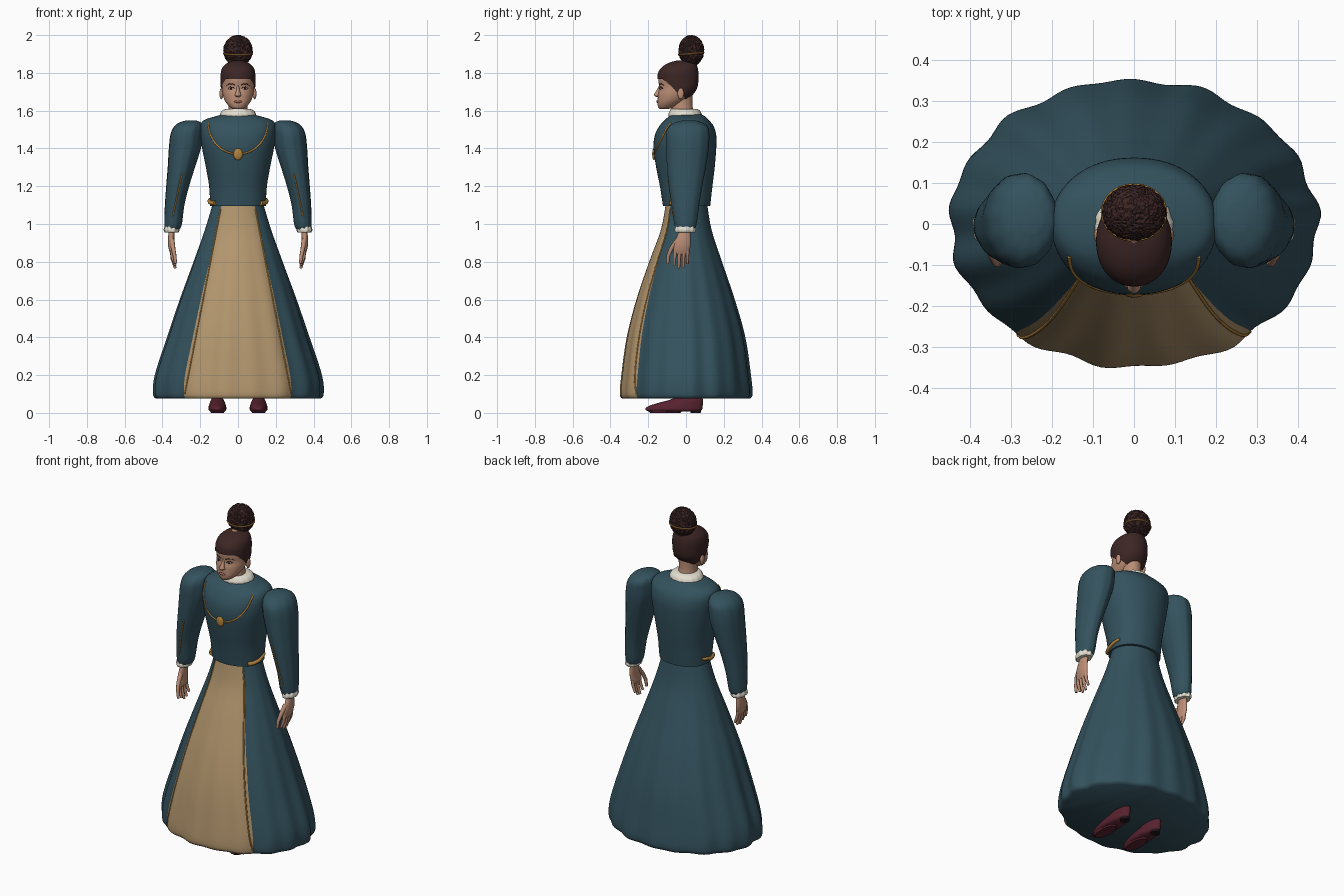
import bpy, bmesh, math, random
from mathutils import Vector
from mathutils.bvhtree import BVHTree

random.seed(4)
if "Cube" in bpy.data.objects:
    bpy.data.objects.remove(bpy.data.objects["Cube"])


def material(name, r, g, b):
    m = bpy.data.materials.new(name)
    m.use_nodes = True
    m.diffuse_color = (r, g, b, 1)
    m.node_tree.nodes["Principled BSDF"].inputs["Base Color"].default_value = (r, g, b, 1)
    return m


teal = material("teal cloth", .034, .085, .112)
tan = material("tan cloth", .45, .305, .155)
skin = material("skin", .50, .27, .18)
brown = material("dark brown hair", .045, .019, .018)
gold = material("gold", .46, .23, .045)
white = material("white linen", .78, .74, .64)
wine = material("wine leather", .095, .016, .028)
black = material("dark heel", .015, .008, .01)
lip = material("lip", .36, .13, .10)


def finish(name, bm, mats, mirror=False, smooth=50):
    bmesh.ops.recalc_face_normals(bm, faces=bm.faces)
    me = bpy.data.meshes.new(name)
    bm.to_mesh(me)
    bm.free()
    ob = bpy.data.objects.new(name, me)
    bpy.context.collection.objects.link(ob)
    for m in mats:
        me.materials.append(m)
    if mirror:
        ob.modifiers.new("Mirror", 'MIRROR').use_mirror_merge = False
    if smooth:
        bpy.ops.object.select_all(action='DESELECT')
        ob.select_set(True)
        bpy.context.view_layer.objects.active = ob
        bpy.ops.object.shade_smooth_by_angle(angle=math.radians(smooth))
    return ob


def spline(rows, steps):
    """Smooth curve through rows of any width."""
    out = []
    for i in range(len(rows) - 1):
        a, b, c, d = (rows[max(0, min(len(rows) - 1, i + k))] for k in (-1, 0, 1, 2))
        for s in range(steps):
            t = s / steps
            out.append([q + .5 * t * (r - p + t * (2*p - 5*q + 4*r - w + t * (3*(q - r) + w - p)))
                        for p, q, r, w in zip(a, b, c, d)])
    return out + [list(rows[-1])]


def loft(name, rows, mats, n=40, steps=4, power=1.0, fold=None, rule=None, keep=None,
         mirror=False, grow=0):
    """Stack oval rings given as (z, x min, x max, y front, y back)."""
    bm = bmesh.new()
    rings = []
    for z, x0, x1, y0, y1 in spline(rows, steps):
        ring = []
        for k in range(n):
            a = math.tau * k / n
            f = 1 + (fold(a, z) if fold else 0)
            c, s = math.cos(a), math.sin(a)
            c, s = (math.copysign(abs(v) ** power, v) for v in (c, s))
            ring.append(bm.verts.new(((x0 + x1) / 2 + ((x1 - x0) / 2 + grow) * c * f,
                                      (y0 + y1) / 2 + ((y1 - y0) / 2 + grow) * s * f, z)))
        rings.append(ring)
    for lo, hi in zip(rings, rings[1:]):
        for k in range(n):
            f = bm.faces.new((lo[k], lo[(k + 1) % n], hi[(k + 1) % n], hi[k]))
            if rule:
                f.material_index = rule((k + .5) / n * 360)
    bm.faces.new(rings[0])
    bm.faces.new(rings[-1])
    if keep:
        drop = [f for f in bm.faces if not keep(f.calc_center_median())]
        bmesh.ops.delete(bm, geom=drop, context='FACES')
    return finish(name, bm, mats, mirror)


def sym(*rows):
    return [(z, -x, x, y0, y1) for z, x, y0, y1 in rows]


def tube(name, points, mat, radius, taper=1.0, mirror=False, cyclic=False):
    cu = bpy.data.curves.new(name, 'CURVE')
    cu.dimensions, cu.bevel_depth, cu.bevel_resolution, cu.use_fill_caps = '3D', radius, 2, True
    sp = cu.splines.new('POLY')
    sp.use_cyclic_u = cyclic
    sp.points.add(len(points) - 1)
    for i, (p, co) in enumerate(zip(sp.points, points)):
        p.co = (*co, 1)
        p.radius = 1 + (taper - 1) * i / (len(points) - 1)
    tmp = bpy.data.objects.new(name + " path", cu)
    bm = bmesh.new()
    bm.from_mesh(bpy.data.meshes.new_from_object(tmp))
    bpy.data.objects.remove(tmp)
    for f in bm.faces:
        f.material_index = 0
    return finish(name, bm, [mat], mirror)


def ball(name, loc, size, mat, mirror=False, rough=0, detail=3):
    bm = bmesh.new()
    bmesh.ops.create_icosphere(bm, subdivisions=detail, radius=1)
    for v in bm.verts:
        v.co = v.co * (1 + random.uniform(-rough, rough)) * Vector(size) + Vector(loc)
    return finish(name, bm, [mat], mirror, smooth=0 if rough else 50)


def on_front(ob, points, lift=0.0):
    """Drop (x, z) points from the front onto a surface."""
    tree = BVHTree.FromPolygons([v.co for v in ob.data.vertices],
                                [p.vertices for p in ob.data.polygons])
    hits = [tree.ray_cast(Vector((x, -2, z)), Vector((0, 1, 0)))[0] for x, z in points]
    return [h - Vector((0, lift, 0)) for h in hits if h]


# Skirt with soft folds and a tan front panel
def folds(a, z):
    return (.013 * math.sin(17 * a) + .009 * math.sin(11 * a + 1)) * min(1, (1.12 - z) * 1.3)


skirt = loft("skirt", sym((.075, .43, -.335, .335), (.1, .446, -.348, .35), (.2, .437, -.34, .341),
                          (.4, .373, -.312, .312), (.6, .307, -.262, .257), (.8, .235, -.195, .19),
                          (.97, .175, -.133, .135), (1.12, .13, -.105, .11)),
             [teal, tan], n=144, steps=5, fold=folds, rule=lambda d: int(231 < d < 309))
for side, label in ((-1, "right"), (1, "left")):
    edge = [(side * (.282 - .19 * t), .1 + .98 * t) for t in (i / 24 for i in range(25))]
    tube(label + "_skirt_piping", on_front(skirt, edge), gold, .004)

# Bodice, collar and neck
bodice = loft("bodice", sym((1.095, .147, -.122, .128), (1.2, .153, -.138, .14),
                            (1.3, .17, -.158, .152), (1.4, .19, -.172, .16), (1.47, .2, -.165, .16),
                            (1.52, .2, -.14, .145), (1.55, .18, -.112, .12),
                            (1.57, .12, -.09, .1), (1.58, .08, -.07, .08)), [teal], n=64, power=.92)
loft("collar", sym((1.565, .09, -.088, .08), (1.58, .095, -.093, .083), (1.6, .083, -.085, .073),
                   (1.61, .062, -.08, .055)), [white], n=48,
     fold=lambda a, z: .02 * math.sin(16 * a))
loft("neck", sym((1.57, .057, -.075, .05), (1.62, .05, -.078, .035), (1.69, .05, -.07, .035)), [skin])

# Necklace, pendant and waist clasps
chain = [(.157 * math.cos(a), 1.535 + .165 * math.sin(a))
         for a in (math.pi * (1 + i / 30) for i in range(31))]
tube("necklace", on_front(bodice, chain), gold, .005)
ball("pendant", on_front(bodice, [(0, 1.37)])[0], (.024, .01, .032), gold)
tube("waist_clasps", [(.152 * math.cos(a), .13 * math.sin(a), 1.122 + .012 * math.sin(3 * a))
                      for a in (math.radians(d) for d in range(-38, 28, 6))], gold, .013, .6, True)

# Sleeves with trim and ruffled cuffs
sleeves = loft("sleeves", [(.97, .31, .383, -.052, .045), (1, .297, .39, -.062, .056),
                           (1.1, .284, .387, -.076, .07), (1.2, .259, .38, -.09, .086),
                           (1.3, .228, .372, -.1, .105), (1.4, .197, .366, -.105, .12),
                           (1.47, .188, .358, -.106, .123), (1.51, .187, .342, -.094, .117),
                           (1.535, .195, .315, -.065, .09), (1.548, .22, .275, -.02, .05)],
               [teal], n=48, mirror=True, fold=lambda a, z: .012 * math.sin(12 * a))
tube("sleeve_trim", on_front(sleeves, [(.295 + .05 * i / 12, 1.27 - .23 * i / 12)
                                       for i in range(13)]), gold, .004, mirror=True)
loft("cuffs", [(.955, .316, .386, -.056, .046), (.968, .311, .392, -.06, .05),
               (.988, .313, .388, -.055, .046)], [white], n=48, mirror=True,
     fold=lambda a, z: .05 * math.sin(9 * a))

# Hands: palm, four fingers and thumb
loft("palms", [(.97, .335, .366, -.033, .022), (.93, .337, .37, -.05, .024),
               (.885, .338, .37, -.064, .024), (.85, .335, .362, -.066, .016),
               (.838, .34, .356, -.055, .008)], [skin], n=24, mirror=True)
for label, y, length in (("index", -.055, .075), ("middle", -.033, .09),
                         ("ring", -.012, .085), ("little", .007, .065)):
    tube(label + "_fingers", [(.35, y, .86), (.347, y * 1.1, .86 - length * .5),
                              (.332, y * 1.15, .855 - length)], skin, .0115, .6, True)
tube("thumbs", [(.35, -.045, .915), (.343, -.078, .87), (.335, -.095, .83), (.33, -.097, .79)],
     skin, .014, .55, True)

# Head, hair cap and ears
skull = sym((1.608, .022, -.138, -.1), (1.618, .041, -.147, -.06), (1.638, .06, -.151, -.025),
            (1.66, .073, -.15, .005), (1.69, .082, -.148, .035), (1.72, .085, -.141, .053),
            (1.76, .086, -.146, .06), (1.8, .085, -.142, .06), (1.83, .075, -.122, .055),
            (1.852, .052, -.088, .045), (1.865, .02, -.045, .02))
head = loft("head", skull, [skin], n=56, power=.95)
hairline = ((-.2, 1.772), (-.12, 1.765), (-.085, 1.735), (-.05, 1.70), (-.02, 1.69),
            (.0, 1.655), (.02, 1.635), (.1, 1.63))


def in_hair(p):
    for (y0, z0), (y1, z1) in zip(hairline, hairline[1:]):
        if y0 <= p.y < y1:
            return p.z > z0 + (z1 - z0) * (p.y - y0) / (y1 - y0)


loft("hair", skull, [brown], n=120, steps=12, power=.95, keep=in_hair, grow=.006)
ball("ears", (.088, -.028, 1.69), (.01, .017, .03), skin, True)

# Face details
loft("nose", sym((1.672, .008, -.155, -.13), (1.68, .017, -.168, -.13), (1.69, .014, -.167, -.13),
                 (1.715, .008, -.152, -.125), (1.74, .006, -.14, -.12)), [skin], n=16)
tube("brows", on_front(head, [(.016, 1.735), (.032, 1.742), (.048, 1.741), (.06, 1.733)]),
     brown, .003, .6, True)
ball("eyes", on_front(head, [(.036, 1.718)])[0], (.014, .004, .006), white, True)
ball("irises", on_front(head, [(.036, 1.718)], .002)[0], (.006, .004, .006), black, True)
tube("eyelids", on_front(head, [(.02, 1.717), (.028, 1.724), (.042, 1.725), (.053, 1.717)], .002),
     brown, .002, mirror=True)
ball("lips", on_front(head, [(0, 1.648)])[0], (.022, .006, .007), lip)

# Hair bun with a gold band
ball("bun", (0, .028, 1.918), (.077, .067, .081), brown, rough=.035, detail=5)
tube("bun_band", [(.077 * math.cos(a), .028 + .067 * math.sin(a), 1.902 + .006 * math.sin(a))
                  for a in (math.tau * i / 48 for i in range(48))], gold, .004, cyclic=True)

# Shoes with soles and heels
loft("shoes", [(.008, .07, .148, -.2, .075), (.018, .062, .156, -.216, .085),
               (.035, .063, .155, -.2, .088), (.052, .068, .15, -.15, .09),
               (.068, .075, .143, -.09, .09), (.085, .085, .133, -.05, .085)], [wine], mirror=True)
loft("heels", [(0, .082, .136, .025, .078), (.03, .084, .134, .022, .08)], [black],
     n=24, steps=1, mirror=True)
loft("soles", [(0, .075, .143, -.19, -.03), (.012, .07, .148, -.2, -.02)], [wine],
     n=32, steps=1, mirror=True)
